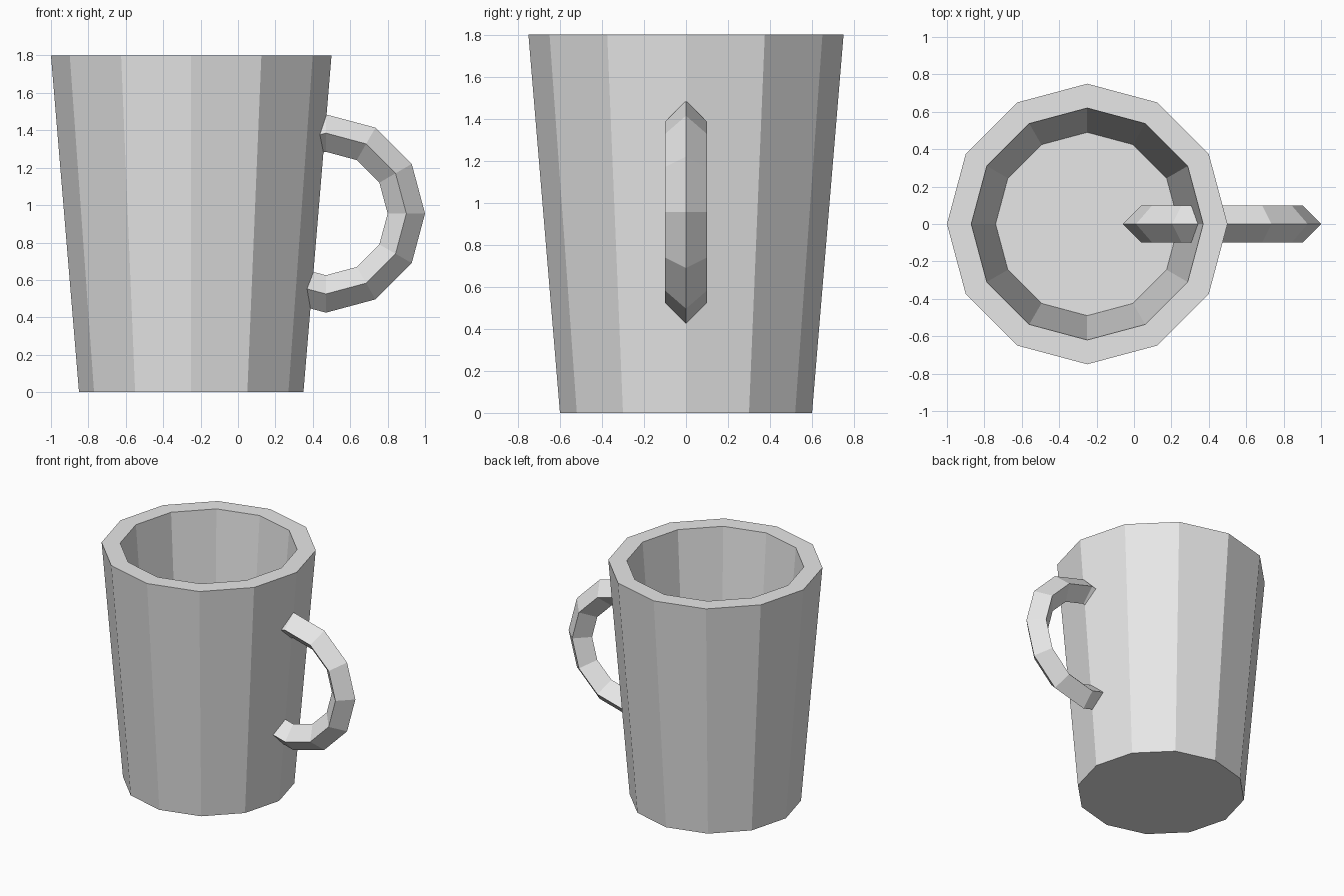
import bpy
import bmesh
from math import cos, sin, pi

cube = bpy.data.objects.get("Cube")
if cube:
    bpy.data.objects.remove(cube, do_unlink=True)

SIDES = 12

# Single plain ceramic colour
grey = bpy.data.materials.new("plain grey")
grey.use_nodes = True
colour = (0.8, 0.8, 0.8, 1)
grey.diffuse_color = colour
grey.node_tree.nodes["Principled BSDF"].inputs["Base Color"].default_value = colour


def make_object(name, bm, location):
    bmesh.ops.recalc_face_normals(bm, faces=bm.faces)
    mesh = bpy.data.meshes.new(name)
    bm.to_mesh(mesh)
    bm.free()
    mesh.materials.append(grey)
    obj = bpy.data.objects.new(name, mesh)
    obj.location = location
    bpy.context.collection.objects.link(obj)
    return obj


def bridge(bm, a, b):
    for i in range(len(a)):
        j = (i + 1) % len(a)
        bm.faces.new((a[i], a[j], b[j], b[i]))


# Mug body: outer wall, flat rim, inner wall and thick floor
bm = bmesh.new()
profile = [(0.6, 0), (0.75, 1.8), (0.62, 1.8), (0.49, 0.2)]
rings = []
for radius, z in profile:
    angles = [2 * pi * i / SIDES for i in range(SIDES)]
    rings.append([bm.verts.new((radius * cos(a), radius * sin(a), z)) for a in angles])
for lower, upper in zip(rings, rings[1:]):
    bridge(bm, lower, upper)
bm.faces.new(rings[0])
bm.faces.new(rings[-1])
make_object("mug_body", bm, (-0.25, 0, 0))

# Handle: upright ring with a diamond section, passing through the wall
bm = bmesh.new()
major, minor = 0.43, 0.1
rings = []
for i in range(SIDES):
    a = 2 * pi * i / SIDES
    ring = []
    for k in range(4):
        r = major + minor * cos(k * pi / 2)
        ring.append(bm.verts.new((r * cos(a), minor * sin(k * pi / 2), r * sin(a))))
    rings.append(ring)
for i in range(SIDES):
    bridge(bm, rings[i], rings[(i + 1) % SIDES])
make_object("handle", bm, (0.47, 0, 0.955))
